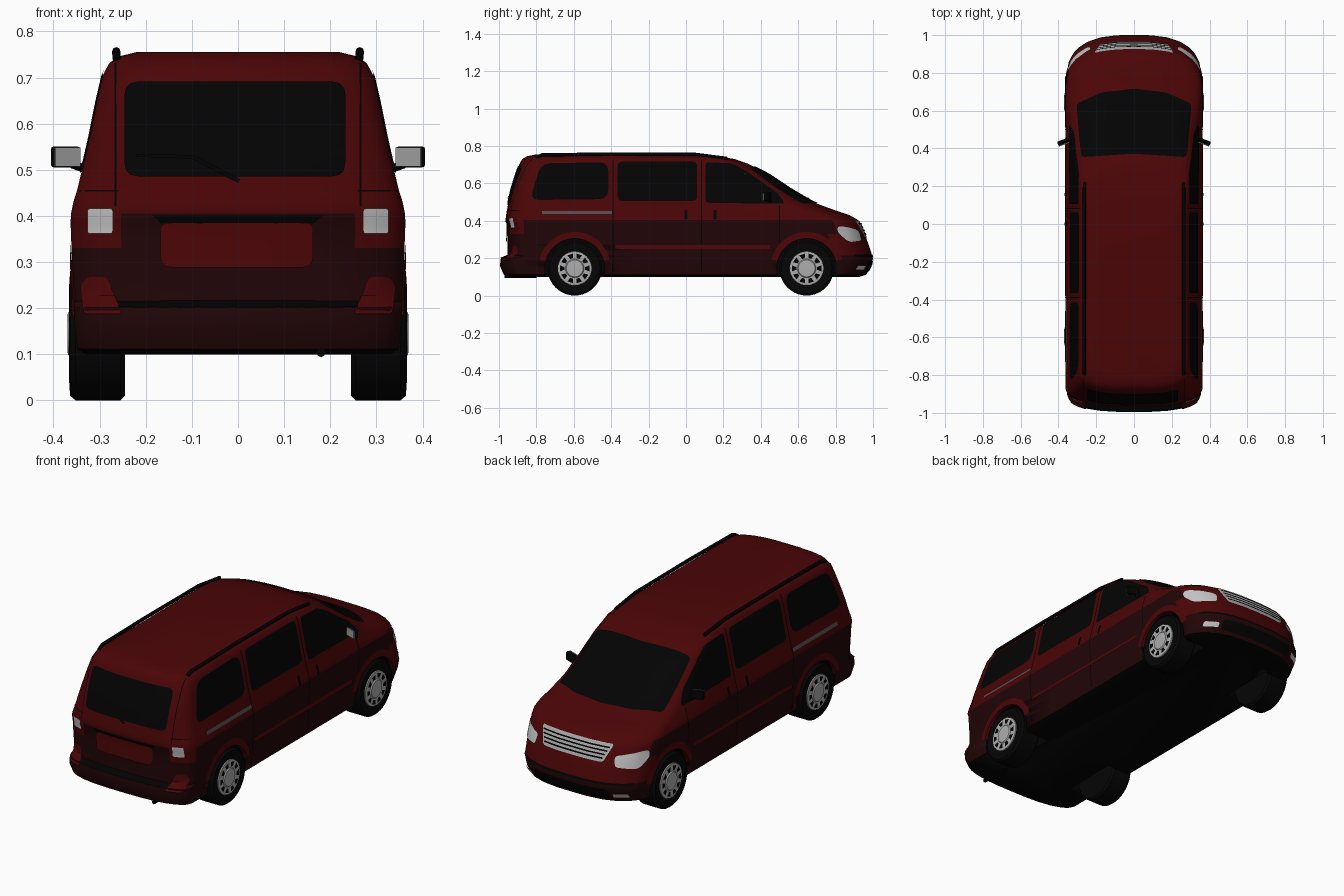
import bpy, bmesh, math
from mathutils import Vector
from mathutils.bvhtree import BVHTree

old = bpy.data.objects.get("Cube")
if old:
    bpy.data.objects.remove(old, do_unlink=True)


def material(name, r, g, b):
    m = bpy.data.materials.new(name)
    m.use_nodes = True
    m.diffuse_color = (r, g, b, 1)
    m.node_tree.nodes["Principled BSDF"].inputs["Base Color"].default_value = (r, g, b, 1)
    return m


RED = material("red paint", .07, .0015, .002)
DARK = material("dark red paint", .015, .0015, .0018)
GLASS = material("dark glass", .001, .001, .001)
BLACK = material("black trim", .0006, .0006, .0006)
RUBBER = material("tyre rubber", .0015, .0015, .0015)
LAMP = material("clear lamp", .55, .55, .55)
SILVER = material("silver", .42, .42, .42)
MIRROR = material("mirror glass", .33, .33, .33)
GREY = material("grey rail", .08, .08, .08)


def finish(name, bm, *mats, angle=35):
    mesh = bpy.data.meshes.new(name)
    bm.to_mesh(mesh)
    bm.free()
    for m in mats:
        mesh.materials.append(m)
    ob = bpy.data.objects.new(name, mesh)
    bpy.context.collection.objects.link(ob)
    bpy.ops.object.select_all(action='DESELECT')
    ob.select_set(True)
    bpy.context.view_layer.objects.active = ob
    bpy.ops.object.shade_smooth_by_angle(angle=math.radians(angle))
    return ob


def loft(rings):
    """Closed skin through rings of equal length."""
    bm = bmesh.new()
    loops = [[bm.verts.new(p) for p in ring] for ring in rings]
    n = len(loops[0])
    for a, b in zip(loops, loops[1:]):
        for i in range(n):
            j = (i + 1) % n
            bm.faces.new((a[i], a[j], b[j], b[i]))
    bm.faces.new(loops[0])
    bm.faces.new(loops[-1])
    bmesh.ops.recalc_face_normals(bm, faces=bm.faces)
    return bm


def lathe(profile, side, y, z, segs=32):
    """Turn (x, radius) pairs around an axle."""
    turns = [i * math.tau / segs for i in range(segs)]
    return loft([[(side * x, y + r * math.cos(t), z + r * math.sin(t)) for t in turns]
                 for x, r in profile])


# Body shell: plan outlines stacked by height
LAYERS = [  # height, rear y, nose y, half width
    (.10, -.94, .93, .33), (.112, -.975, .965, .348), (.16, -.995, .99, .354),
    (.20, -.99, 1.0, .356), (.215, -.955, .995, .356), (.27, -.953, .977, .358),
    (.33, -.955, .956, .361), (.385, -.957, .932, .363), (.405, -.965, .918, .362),
    (.43, -.962, .875, .357), (.455, -.958, .80, .349), (.48, -.953, .73, .343),
    (.505, -.95, .67, .337), (.57, -.935, .56, .322), (.65, -.91, .44, .306),
    (.705, -.89, .33, .293), (.73, -.875, .26, .28), (.745, -.85, .17, .262),
    (.755, -.80, .05, .22)]
CORNER = [0, .25, .5, .7, .83, .92, .97, 1]


def plan(z, rear, nose, w):
    bow = .2 if z < .45 else .2 - .4 * (z - .45)
    curve = lambda u: 1 - math.sqrt(1 - u ** 3)
    half = [(u * w, rear + .09 * curve(u)) for u in CORNER]
    a, b = rear + .09, nose - bow
    half += [(w, a + (b - a) * k / 5) for k in range(1, 5)]
    half += [(u * w, nose - bow * curve(u)) for u in reversed(CORNER)]
    return [(x, y, z) for x, y in half + [(-x, y) for x, y in half[-2:0:-1]]]


def body_slot(c):
    """Black floor, dark lower panels, red above; tail columns and nose stay red."""
    if c.z < .107:
        return 1
    column = c.y < -.867 and abs(c.x) > .253 and c.z > .33
    nose = c.y > .79 and c.z > .215
    return 0 if c.z > .405 or column or nose else 2


bm = loft([plan(*layer) for layer in LAYERS])
for f in bm.faces:
    f.material_index = body_slot(f.calc_center_median())
bm.normal_update()
SHELL = BVHTree.FromBMesh(bm)
body = finish("body", bm, RED, BLACK, DARK)

# Wheel wells
AXLES = {"rear": -.595, "nose": .645}
HUB = .145
for y in AXLES.values():
    for s in (1, -1):
        bm = lathe([(.2, .16), (.5, .16)], s, y, HUB, 40)
        for f in bm.faces:
            f.material_index = 1
        cutter = finish("well_cutter", bm, RED, BLACK, DARK)
        cutter.hide_render = True
        mod = body.modifiers.new("well", 'BOOLEAN')
        mod.operation, mod.object, mod.solver = 'DIFFERENCE', cutter, 'EXACT'
        bpy.context.view_layer.objects.active = body
        bpy.ops.object.modifier_apply(modifier=mod.name)
        bpy.data.objects.remove(cutter, do_unlink=True)


def rounded(pts, r):
    """Soften the corners of a flat outline."""
    out = []
    for i, p in enumerate(pts):
        p, a, b = Vector(p), Vector(pts[i - 1]), Vector(pts[(i + 1) % len(pts)])
        p0 = p + (a - p).normalized() * min(r, (a - p).length * .45)
        p1 = p + (b - p).normalized() * min(r, (b - p).length * .45)
        out += [p0 * (1 - t) ** 2 + p * 2 * t * (1 - t) + p1 * t * t for t in (0, .33, .67, 1)]
    return out


def box(u0, u1, v0, v1):
    return [(u0, v0), (u1, v0), (u1, v1), (u0, v1)]


PLACE = {'x': lambda u, v, d: Vector((d, u, v)), 'y': lambda u, v, d: Vector((u, d, v)),
         'z': lambda u, v, d: Vector((u, v, d))}


def plate(name, pts, axis, sign, mat, r=0, off=.004, tilt=0):
    """Thin panel pressed on the shell along an axis; tilt lifts its lower edge."""
    pts = rounded(pts, r) if r else [Vector(p) for p in pts]
    bm = bmesh.new()
    bm.faces.new([bm.verts.new((p.x, p.y, 0)) for p in pts])
    for k in (0, 1):
        lo, hi = min(p[k] for p in pts), max(p[k] for p in pts)
        steps = math.ceil((hi - lo) / .025)
        for i in range(1, steps):
            co, no = Vector(), Vector()
            co[k], no[k] = lo + (hi - lo) * i / steps, 1
            bmesh.ops.bisect_plane(bm, geom=bm.verts[:] + bm.edges[:] + bm.faces[:],
                                   plane_co=co, plane_no=no)
    ray = PLACE[axis](0, 0, -sign)
    for v in bm.verts:
        start = PLACE[axis](v.co.x, v.co.y, 2 * sign)
        lift = off + tilt * (hi - v.co.y) / (hi - lo)
        hit, normal = SHELL.ray_cast(start, ray)[:2]
        if hit is None:
            hit, normal = SHELL.find_nearest(start)[:2]
        v.co = hit - ray * lift if tilt else hit + normal * lift
    bm.normal_update()
    if sum(f.normal.dot(ray) * f.calc_area() for f in bm.faces) > 0:
        bmesh.ops.reverse_faces(bm, faces=bm.faces)
    return finish(name, bm, mat)


# Both flanks: windows, seams, rail, strip and handles
for s, tag in ((1, "left"), (-1, "right")):
    for part, pts, r in (
            ("rear_window", [(-.835, .51), (-.415, .515), (-.415, .712), (-.775, .705)], .05),
            ("middle_window", box(-.365, .06, .505, .715), .025),
            ("door_window", [(.105, .495), (.53, .49), (.49, .545), (.33, .66), (.25, .705),
                             (.105, .712)], .02)):
        plate(f"{tag}_{part}", pts, 'x', s, GLASS, r, off=.003)
    for i, y in enumerate((-.39, .083)):
        plate(f"{tag}_door_seam_{i}", box(y - .003, y + .003, .13, .725), 'x', s, BLACK, off=.002)
    plate(f"{tag}_front_seam", box(.497, .503, .28, .48), 'x', s, BLACK, off=.002)
    plate(f"{tag}_sliding_rail", box(-.77, -.395, .435, .452), 'x', s, GREY)
    plate(f"{tag}_rub_strip", box(-.38, .45, .25, .27), 'x', s, RED, off=.002, tilt=.005)
    for i, y in enumerate((0, .155)):
        plate(f"{tag}_handle_{i}", box(y - .008, y + .008, .405, .455), 'x', s, BLACK, .006, off=.006)

    # Tail lamps, nose lamps
    m = lambda pts: [(s * x, z) for x, z in pts]
    plate(f"{tag}_tail_lamp_edge", m(box(.258, .342, .452, .456)), 'y', -1, BLACK, off=.002)
    plate(f"{tag}_reverse_lamp", m(box(.27, .324, .362, .415)), 'y', -1, LAMP, .006, off=.005)
    plate(f"{tag}_bumper_corner", m([(.25, .187), (.335, .187), (.343, .25), (.325, .268), (.285, .268)]),
          'y', -1, RED, .01, .002, .006)
    plate(f"{tag}_tailgate_seam", m(box(.263, .267, .42, .73)), 'y', -1, BLACK, off=.002)
    plate(f"{tag}_headlamp", m([(.235, .295), (.328, .285), (.352, .335), (.346, .372), (.225, .345)]),
          'y', 1, LAMP, .015)
    plate(f"{tag}_fog_lamp", m(box(.235, .3, .14, .163)), 'y', 1, LAMP, .006, off=.007)

# Tailgate
plate("tailgate_window", box(-.245, .232, .485, .69), 'y', -1, GLASS, .03)
plate("number_recess_top", [(-.168, .384), (.163, .384), (.185, .402), (-.185, .402)],
      'y', -1, BLACK, off=.003)
plate("number_panel", box(-.168, .163, .288, .388), 'y', -1, RED, .025, .002, .006)
plate("rear_bumper_step", box(-.26, .26, .2, .216), 'y', -1, BLACK, off=.003)
plate("rear_wiper", [(0, .47), (.005, .478), (-.095, .53), (-.22, .532), (-.22, .526), (-.1, .522)],
      'y', -1, BLACK, off=.009)

# Nose and windscreen
plate("windscreen", [(-.303, .635), (-.278, .352), (0, .37), (.278, .352), (.303, .635),
                     (.17, .695), (0, .714), (-.17, .695)], 'z', 1, GLASS, .02, off=.005)
for s, tag in ((1, "left"), (-1, "right")):
    plate(f"{tag}_wiper", [(s * .02, .672), (s * .23, .632), (s * .23, .626), (s * .02, .664)],
          'z', 1, BLACK, off=.009)
plate("grille", [(-.175, .31), (.175, .31), (.21, .398), (-.21, .398)], 'y', 1, SILVER, .015)
for i in range(4):
    z, w = .325 + .0175 * i, .172 + .007 * i
    plate(f"grille_gap_{i}", box(-w, w, z, z + .007), 'y', 1, BLACK, off=.007)
plate("lower_intake", box(-.22, .22, .13, .185), 'y', 1, BLACK, .02)
plate("nose_bumper_line", box(-.32, .32, .206, .218), 'y', 1, BLACK, off=.003)

# Wheels and arch lips
for axle, y in AXLES.items():
    for s, tag in ((1, "left"), (-1, "right")):
        name = f"{tag}_{axle}"
        finish(name + "_tyre", lathe([(.245, .09), (.245, .135), (.255, .145), (.352, .145),
                                      (.364, .135), (.366, .105), (.358, .09)], s, y, HUB, 40), RUBBER)
        finish(name + "_hub", lathe([(.352, .092), (.364, .09), (.366, .078), (.364, .05),
                                     (.369, .045), (.37, .02)], s, y, HUB), SILVER)
        bm = bmesh.new()
        for i in range(10):
            a = i * math.tau / 10
            quad = [(.056, a - .13), (.08, a - .2), (.08, a + .2), (.056, a + .13)]
            bm.faces.new([bm.verts.new((s * .3675, y + r * math.cos(t), HUB + r * math.sin(t)))
                          for r, t in (quad if s > 0 else quad[::-1])])
        finish(name + "_hub_slots", bm, BLACK)
        bm = bmesh.new()
        rows = []
        for i in range(25):
            t, row = math.pi * (.08 + .84 * i / 24), []
            for r, lift in ((.158, -.01), (.16, .005), (.195, .001)):
                p = Vector((2 * s, y + r * math.cos(t), HUB + r * math.sin(t)))
                hit = SHELL.ray_cast(p, Vector((-s, 0, 0)))[0]
                row.append(bm.verts.new(hit + Vector((s * lift, 0, 0))))
            rows.append(row)
        for a, b in zip(rows, rows[1:]):
            for k in (0, 1):
                q = (a[k], a[k + 1], b[k + 1], b[k])
                bm.faces.new(q if s > 0 else q[::-1])
        finish(name + "_arch_lip", bm, RED)


def block(name, centre, size, mat, bevel=0, turn=0):
    bpy.ops.mesh.primitive_cube_add(size=1, location=centre, rotation=(0, 0, turn))
    ob = bpy.context.object
    ob.name, ob.scale = name, size
    bpy.ops.object.transform_apply(location=False, rotation=False, scale=True)
    ob.data.materials.append(mat)
    if bevel:
        mod = ob.modifiers.new("soft", 'BEVEL')
        mod.width, mod.segments = bevel, 2


def rod(name, pts, radius, mat):
    cu = bpy.data.curves.new(name, 'CURVE')
    cu.dimensions, cu.bevel_depth, cu.bevel_resolution, cu.use_fill_caps = '3D', radius, 2, True
    sp = cu.splines.new('POLY')
    sp.points.add(len(pts) - 1)
    for q, p in zip(sp.points, pts):
        q.co = (*p, 1)
    cu.materials.append(mat)
    bpy.context.collection.objects.link(bpy.data.objects.new(name, cu))


# Mirrors, roof rails, tailpipe
for s, tag in ((1, "left"), (-1, "right")):
    block(f"{tag}_mirror_housing", (s * .374, .435, .528), (.064, .024, .046), BLACK, .007, -s * .35)
    block(f"{tag}_mirror_glass", (s * .3695, .4225, .528), (.058, .005, .041), MIRROR, 0, -s * .35)
    rod(f"{tag}_mirror_arm", [(s * .325, .455, .5), (s * .36, .44, .512)], .009, BLACK)
    rod(f"{tag}_roof_rail", [(s * .262, -.80, .738), (s * .264, -.77, .752), (s * .264, -.4, .757),
                             (s * .264, .05, .755), (s * .262, .22, .733)], .009, BLACK)
rod("tailpipe", [(.18, -.8, .105), (.18, -.97, .104)], .01, BLACK)
